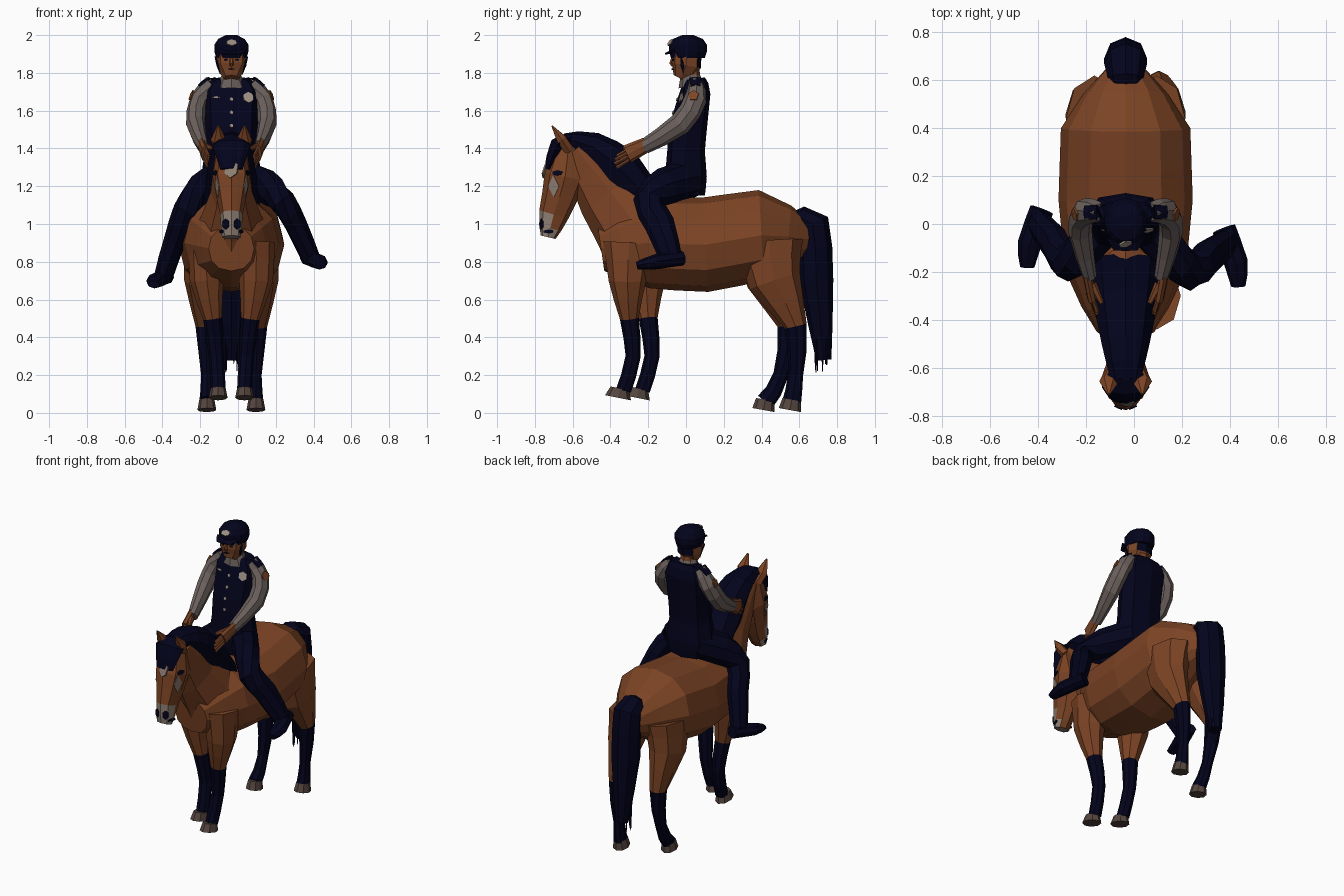
import bpy, bmesh, math, random
from mathutils import Vector
from mathutils.bvhtree import BVHTree

cube = bpy.data.objects.get("Cube")
if cube:
    bpy.data.objects.remove(cube, do_unlink=True)
random.seed(4)

ACROSS, BACKWARD, UPWARD = Vector((1, 0, 0)), Vector((0, 1, 0)), Vector((0, 0, 1))
MIDLINE = ACROSS * -.035


def material(name, red, green, blue):
    made = bpy.data.materials.new(name)
    made.use_nodes = True
    made.diffuse_color = (red, green, blue, 1)
    shader = next(node for node in made.node_tree.nodes if node.type == 'BSDF_PRINCIPLED')
    shader.inputs["Base Color"].default_value = made.diffuse_color
    shader.inputs["Roughness"].default_value = .9
    return made


COAT = material("chestnut coat", .2, .057, .018)
NAVY = material("dark navy", .001, .001, .012)
SHIRT = material("grey shirt", .15, .12, .11)
SKIN = material("brown skin", .2, .06, .02)
PALE = material("pale muzzle", .27, .21, .17)
HOOF = material("hoof brown", .09, .06, .05)
METAL = material("badge metal", .35, .29, .24)


def add_object(name, bm, materials, rule=None):
    """Store the mesh as an object and return its surface for placing plates."""
    bmesh.ops.recalc_face_normals(bm, faces=bm.faces[:])
    if rule:
        for face in bm.faces:
            face.material_index = int(rule(face.calc_center_median()))
    mesh = bpy.data.meshes.new(name)
    bm.to_mesh(mesh)
    for each in materials:
        mesh.materials.append(each)
    bpy.context.collection.objects.link(bpy.data.objects.new(name, mesh))
    surface = BVHTree.FromBMesh(bm)
    bm.free()
    return surface


def blend(values, t):
    """Read evenly spaced values at t, from start to end of a path."""
    place = t * (len(values) - 1)
    low = min(int(place), len(values) - 2)
    return values[low] + (values[low + 1] - values[low]) * (place - low)


def curve_point(points, t):
    """Smooth curve through the points."""
    last = len(points) - 1
    low = min(int(t * last), last - 1)
    f = t * last - low
    before, start, end, after = (points[min(max(low + k, 0), last)] for k in range(-1, 3))
    enter, leave = (end - before) / 2, (after - start) / 2
    return (start + enter * f + (3 * (end - start) - 2 * enter - leave) * f ** 2
            + (2 * (start - end) + enter + leave) * f ** 3)


def tube(name, path, width, depth, *materials, rule=None, sides=8, square=1, steps=2, side=1, shift=None):
    """Faceted skin around a path; points are (y, z) on the midline or (x, y, z)."""
    points = [Vector(p) if len(p) == 3 else Vector((0, *p)) for p in path]
    count = (len(points) - 1) * steps
    centres = []
    for i in range(count + 1):
        centre = curve_point(points, i / count)
        centre.x *= side
        centres.append(centre + MIDLINE + (shift(i / count) if shift else Vector()))
    bm = bmesh.new()
    rings = []
    for i, centre in enumerate(centres):
        along = (centres[min(i + 1, count)] - centres[max(i - 1, 0)]).normalized()
        u = (ACROSS - along * along.dot(ACROSS)).normalized() * blend(width, i / count)
        v = along.cross(u).normalized() * blend(depth, i / count)
        ring = []
        for k in range(sides):
            c, s = math.cos(math.tau * k / sides), math.sin(math.tau * k / sides)
            offset = u * math.copysign(abs(c) ** square, c) + v * math.copysign(abs(s) ** square, s)
            ring.append(bm.verts.new(centre + offset))
        rings.append(ring)
    for lower, upper in zip(rings, rings[1:]):
        for k in range(sides):
            n = (k + 1) % sides
            bm.faces.new((lower[k], lower[n], upper[n], upper[k]))
    bm.faces.new(rings[0])
    bm.faces.new(rings[-1])
    return add_object(name, bm, materials, rule)


def pair(name, path, width, depth, *materials, right_shift=None, **options):
    """Left part and its mirrored right part, which may stand differently."""
    return (tube("left_" + name, path, width, depth, *materials, **options),
            tube("right_" + name, path, width, depth, *materials, side=-1, shift=right_shift, **options))


def plate(name, surface, point, toward, width, height, paint, segments=6):
    """Thin plate laid where a ray through the point meets the surface."""
    hit, normal, _, _ = surface.ray_cast(Vector(point) + MIDLINE - toward * 2, toward)
    if hit is None:
        return
    across = UPWARD.cross(normal).normalized()
    up = normal.cross(across)
    bm = bmesh.new()
    bmesh.ops.create_cone(bm, cap_ends=True, segments=segments, radius1=1, radius2=1, depth=.008)
    for vert in bm.verts:
        x, y, z = vert.co
        vert.co = hit + across * x * width + up * y * height + normal * z
    add_object(name, bm, [paint])


# Horse: barrel, neck and head
tube("horse_body", [(-.45, .87), (-.2, .9), (.1, .89), (.4, .94), (.65, .92)],
     (.12, .25, .28, .27, .08), (.12, .24, .25, .24, .09), COAT, sides=12, square=.9)
tube("horse_neck", [(-.22, .94), (-.4, 1.17), (-.58, 1.4)], (.21, .11, .08), (.25, .19, .09), COAT)
horse_face = tube("horse_head", [(-.62, 1.46), (-.64, 1.25), (-.7, 1.05), (-.73, .93)],
                  (.06, .1, .06, .05), (.05, .11, .08, .04), COAT, PALE,
                  rule=lambda c: c.z < 1.08 and c.y < -.7, square=.9)
plate("forehead_star", horse_face, (0, 0, 1.29), BACKWARD, .04, .05, PALE)
for side in (-1, 1):
    inward = ACROSS * -side
    plate("horse_eye", horse_face, (0, -.68, 1.27), inward, .03, .015, NAVY)
    plate("cheek_marking", horse_face, (0, -.7, 1.2), inward, .03, .06, PALE, segments=4)
    plate("nostril", horse_face, (side * .03, 0, 1), BACKWARD, .02, .03, NAVY)
    plate("mouth_corner", horse_face, (0, -.73, .96), inward, .03, .01, NAVY)
pair("horse_ear", [(.05, -.62, 1.39), (.07, -.66, 1.45), (.07, -.71, 1.52)],
     (.04, .04, .006), (.03, .03, .004), COAT, sides=6, steps=1)

# Mane, forelock and tail
tube("mane", [(-.65, 1.45), (-.5, 1.41), (-.35, 1.29), (-.17, 1.1)],
     (.06, .1, .13, .15), (.03, .08, .12, .07), NAVY)
tube("forelock", [(-.6, 1.46), (-.68, 1.42), (-.73, 1.29)], (.06, .1, .06), (.02, .04, .02), NAVY)
tube("tail", [(.56, 1.02), (.67, 1), (.69, .7), (.73, .28)],
     (.06, .09, .09, .04), (.04, .09, .09, .04), NAVY)
for wisp in range(9):
    x, y, tip = random.uniform(-.05, .05), random.uniform(.68, .76), random.uniform(.2, .27)
    tube("tail_wisp", [(x, y, .4), (x, y, tip)], (.01, .002), (.01, .002), NAVY, sides=4, steps=1)

# Horse legs: dark stockings below, coat above
fore_stance = lambda t: BACKWARD * .1
pair("foreleg", [(.13, -.3, .9), (.13, -.31, .7), (.1, -.3, .5), (.08, -.28, .3), (.07, -.33, .12)],
     (.1, .09, .05, .04, .04), (.14, .1, .05, .04, .04), COAT, NAVY,
     rule=lambda c: c.z < .5, right_shift=fore_stance)
pair("front_hoof", [(.07, -.35, .13), (.07, -.36, .08)], (.04, .05), (.05, .07), HOOF,
     steps=1, right_shift=fore_stance)
hind_stance = lambda t: BACKWARD * -.14
pair("hind_leg", [(.13, .44, .9), (.15, .47, .7), (.14, .58, .46), (.13, .58, .2), (.13, .56, .06)],
     (.12, .1, .05, .03, .04), (.18, .14, .06, .04, .05), COAT, NAVY,
     rule=lambda c: c.z < .42, right_shift=lambda t: hind_stance(t) * t * t)
pair("hind_hoof", [(.13, .56, .07), (.13, .55, .015)], (.04, .05), (.05, .06), HOOF,
     steps=1, right_shift=hind_stance)

# Rider: hips, vest and collar
tube("trouser_seat", [(0, 1.15), (0, 1.25), (0, 1.38)], (.13, .16, .14), (.1, .11, .1),
     NAVY, square=.8)
vest = tube("vest", [(0, 1.37), (.01, 1.5), (.05, 1.7), (.05, 1.77)],
            (.14, .14, .15, .1), (.1, .1, .08, .05), NAVY, square=.8)
tube("collar", [(.03, 1.73), (.02, 1.79)], (.08, .05), (.07, .05), SHIRT, steps=1)
for button in range(4):
    plate("vest_button", vest, (0, 0, 1.45 + button * .07), BACKWARD, .01, .01, METAL)
plate("chest_badge", vest, (.09, 0, 1.67), BACKWARD, .03, .03, METAL)
plate("name_plate", vest, (-.08, 0, 1.67), BACKWARD, .02, .006, METAL, segments=4)

# Rider: head and helmet
tube("neck", [(.03, 1.73), (.02, 1.83)], (.05, .05), (.05, .05), SKIN, steps=1)
face = tube("head", [(-.03, 1.77), (0, 1.84), (0, 1.93)], (.04, .08, .08), (.04, .08, .08),
            SKIN, NAVY, rule=lambda c: c.y > .03 and c.z > 1.82, square=.9)
tube("nose", [(-.07, 1.88), (-.08, 1.85), (-.07, 1.84)], (.01, .01), (.01, .01), SKIN, sides=6, steps=1)
for side in (-1, 1):
    plate("eye", face, (side * .03, 0, 1.87), BACKWARD, .01, .006, NAVY)
    plate("chin_strap", face, (0, -.02, 1.84), ACROSS * -side, .01, .05, NAVY, segments=4)
plate("mouth", face, (0, 0, 1.82), BACKWARD, .02, .004, NAVY, segments=4)
helmet = tube("helmet", [(.01, 1.88), (.01, 1.95), (.01, 2)],
              (.08, .09, .09, .07, .03), (.09, .1, .1, .08, .03), NAVY, sides=12)
plate("helmet_badge", helmet, (0, 0, 1.96), BACKWARD, .03, .02, METAL)
tube("helmet_visor", [(-.06, 1.92), (-.11, 1.9)], (.08, .05), (.01, .005), NAVY, steps=1)

# Rider: sleeves, shoulder straps and hands
sleeves = pair("sleeve", [(.1, .05, 1.74), (.17, .05, 1.66), (.19, -.03, 1.53), (.15, -.22, 1.41)],
               (.05, .05, .05, .03), (.04, .06, .06, .04), SHIRT)
for surface, side in zip(sleeves, (1, -1)):
    plate("sleeve_patch", surface, (0, .04, 1.68), ACROSS * -side, .03, .03, SKIN, segments=5)
pair("shoulder_strap", [(.07, .05, 1.76), (.12, .05, 1.77), (.17, .05, 1.73)],
     (.01, .01), (.04, .03), NAVY, sides=6)
pair("palm", [(.16, -.21, 1.42), (.14, -.31, 1.37)], (.02, .02), (.04, .05), SKIN, steps=1)
pair("thumb", [(.14, -.25, 1.41), (.1, -.33, 1.4)], (.02, .01), (.02, .01), SKIN, sides=6, steps=1)
for finger in range(4):
    drop = (finger - 1.5) * .02
    pair("finger", [(.14, -.3, 1.37 - drop), (.12, -.38 + abs(drop) / 2, 1.33 - drop)],
         (.01, .01), (.01, .01), SKIN, sides=6, steps=1)

# Rider: legs and boots, the right one hanging lower, closer and further back
hang = BACKWARD * .08 - UPWARD * .1 + ACROSS * .06
pair("trouser_leg", [(.06, .02, 1.24), (.18, -.11, 1.2), (.27, -.2, 1.12), (.34, -.14, 1), (.42, -.08, .82)],
     (.09, .08, .07, .06, .05), (.1, .1, .08, .08, .06), NAVY, right_shift=lambda t: hang * t)
pair("boot", [(.41, -.02, .82), (.46, -.16, .8), (.47, -.26, .78)], (.05, .05, .03), (.04, .04, .02),
     NAVY, right_shift=lambda t: hang)
